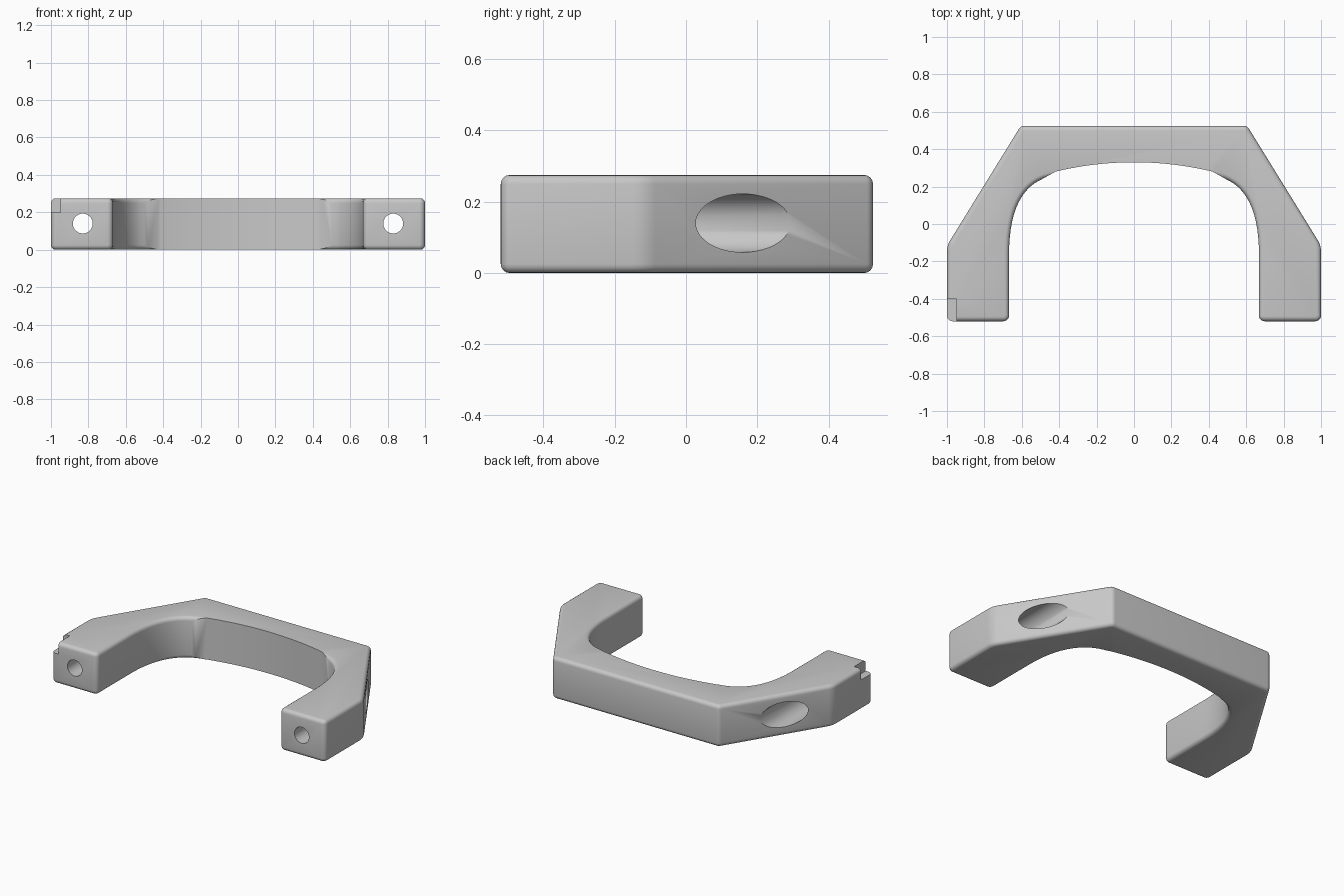
import bpy, bmesh, math
from mathutils import Vector

HEIGHT = 0.275
ROUND = 0.025

cube = bpy.data.objects.get("Cube")
if cube:
    bpy.data.objects.remove(cube, do_unlink=True)

grey = bpy.data.materials.new("satin grey")
grey.use_nodes = True
colour = (0.58, 0.58, 0.58, 1)
grey.diffuse_color = colour
grey.node_tree.nodes["Principled BSDF"].inputs["Base Color"].default_value = colour


def rounded(before, corner, after, radius, steps=6):
    """Points of a circular fillet at a corner."""
    c = Vector(corner)
    u = (Vector(before) - c).normalized()
    v = (Vector(after) - c).normalized()
    half_angle = u.angle(v) / 2
    centre = c + (u + v).normalized() * (radius / math.sin(half_angle))
    reach = radius / math.tan(half_angle)
    a = c + u * reach - centre
    b = c + v * reach - centre
    return [centre + a.slerp(b, i / steps).normalized() * radius
            for i in range(steps + 1)]


def bezier(a, b, c, d, steps=16):
    a, b, c, d = map(Vector, (a, b, c, d))
    points = []
    for i in range(steps + 1):
        t = i / steps
        s = 1 - t
        points.append(a * s**3 + b * 3 * s * s * t + c * 3 * s * t * t + d * t**3)
    return points


def prism(name, half, z0, z1, rim=0):
    """Mirror a half outline, extrude it and optionally round both rims."""
    outline = half + [Vector((-p[0], p[1])) for p in reversed(half)]
    bm = bmesh.new()
    face = bm.faces.new([bm.verts.new((p[0], p[1], z0)) for p in outline])
    side = bmesh.ops.extrude_face_region(bm, geom=[face])
    top = [v for v in side["geom"] if isinstance(v, bmesh.types.BMVert)]
    bmesh.ops.translate(bm, verts=top, vec=(0, 0, z1 - z0))
    bmesh.ops.recalc_face_normals(bm, faces=bm.faces)
    if rim:
        flat = [e for e in bm.edges
                if abs(e.verts[0].co.z - e.verts[1].co.z) < 0.001]
        bmesh.ops.bevel(bm, geom=flat, offset=rim, segments=4, profile=0.5,
                        affect='EDGES', clamp_overlap=False)
    mesh = bpy.data.meshes.new(name)
    bm.to_mesh(mesh)
    bm.free()
    mesh.materials.append(grey)
    obj = bpy.data.objects.new(name, mesh)
    bpy.context.collection.objects.link(obj)
    return obj


# Handle body: plan outline from the back shoulder round the leg to the arch
corners = [(0, 0.525), (0.605, 0.525), (1, -0.115), (1, -0.52),
           (0.668, -0.52), (0.668, -0.16)]
body = []
for i, radius in enumerate((0.035, 0.12, 0.03, 0.03), 1):
    body += rounded(corners[i - 1], corners[i], corners[i + 1], radius)
body += bezier((0.668, -0.16), (0.668, 0.1), (0.58, 0.26), (0.38, 0.26))
handle = prism("handle", body, 0, HEIGHT, ROUND)


def cut(cutter):
    cutter.hide_render = True
    mod = handle.modifiers.new("cut", 'BOOLEAN')
    mod.operation = 'DIFFERENCE'
    mod.solver = 'EXACT'
    mod.object = cutter
    bpy.ops.object.select_all(action='DESELECT')
    bpy.context.view_layer.objects.active = handle
    handle.select_set(True)
    bpy.ops.object.modifier_apply(modifier=mod.name)
    bpy.data.objects.remove(cutter, do_unlink=True)


def bore(x, radius, y0, y1):
    bpy.ops.mesh.primitive_cylinder_add(
        vertices=48, radius=radius, depth=y1 - y0,
        location=(x, (y0 + y1) / 2, 0.14), rotation=(math.pi / 2, 0, 0))
    cutter = bpy.context.object
    cutter.data.materials.append(grey)
    cut(cutter)


# Shallow crisp-edged arch across the middle of the grip
ARCH_X, ARCH_R, ARCH_TOP = 0.42, 1.79, 0.33
arch = [(0.53, 0), (0.53, 0.2185)]
for i in range(12):
    x = ARCH_X * (1 - i / 11.5)
    arch.append((x, ARCH_TOP - ARCH_R + math.sqrt(ARCH_R**2 - x * x)))
cut(prism("arch_cutter", arch, -0.1, HEIGHT + 0.1))

# Screw holes through each leg, with wide counterbores from the sloped shoulders
for x in (-0.83, 0.83):
    bore(x, 0.053, -0.7, 0.6)
    bore(x, 0.082, -0.2, 0.7)

# Small corner notch on one foot
bpy.ops.mesh.primitive_cube_add(size=0.2, location=(-1.05, -0.5, 0.3))
notch = bpy.context.object
notch.data.materials.append(grey)
cut(notch)

bpy.ops.object.shade_smooth_by_angle(angle=math.radians(35))
